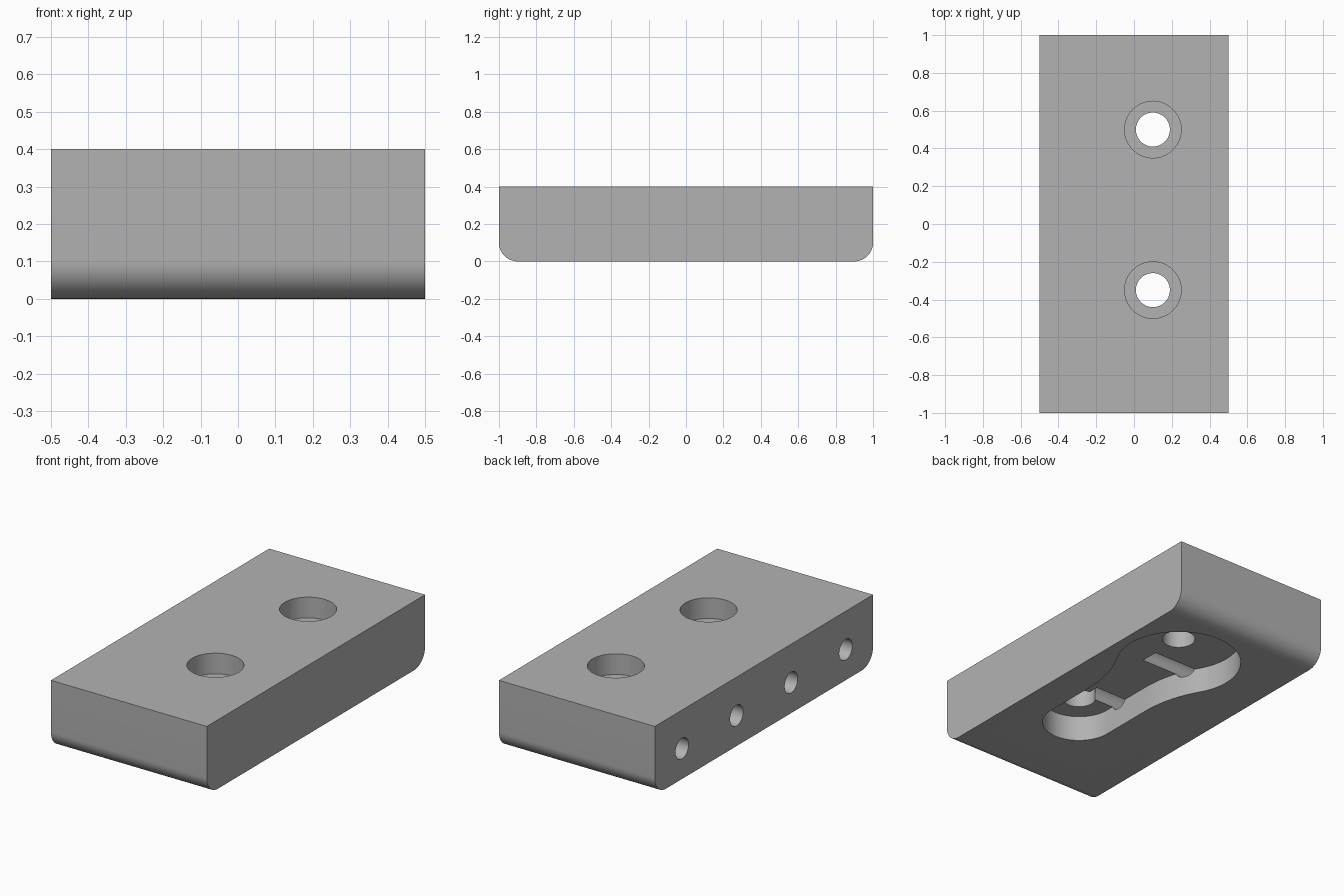
import bpy, bmesh, math
from mathutils import Vector, Matrix

old = bpy.data.objects.get("Cube")
if old:
    bpy.data.objects.remove(old, do_unlink=True)

grey = bpy.data.materials.new("plain grey")
grey.use_nodes = True
grey.diffuse_color = (0.45, 0.45, 0.45, 1)
grey.node_tree.nodes["Principled BSDF"].inputs["Base Color"].default_value = grey.diffuse_color


def arc(cx, cy, r, start, end, steps):
    """Points along a circular arc, angles in radians."""
    return [(cx + r * math.cos(start + (end - start) * i / steps),
             cy + r * math.sin(start + (end - start) * i / steps))
            for i in range(steps + 1)]


def prism(name, outline, axis, low, high):
    """Extrude a 2D outline along x (outline in y, z) or z (outline in x, y)."""
    bm = bmesh.new()
    place = (lambda a, b: (low, a, b)) if axis == "x" else (lambda a, b: (a, b, low))
    face = bm.faces.new([bm.verts.new(place(a, b)) for a, b in outline])
    step = Vector((high - low, 0, 0)) if axis == "x" else Vector((0, 0, high - low))
    extruded = bmesh.ops.extrude_face_region(bm, geom=[face], use_keep_orig=True)
    moved = [g for g in extruded["geom"] if isinstance(g, bmesh.types.BMVert)]
    bmesh.ops.translate(bm, verts=moved, vec=step)
    bmesh.ops.recalc_face_normals(bm, faces=bm.faces)
    mesh = bpy.data.meshes.new(name)
    bm.to_mesh(mesh)
    bm.free()
    mesh.materials.append(grey)
    ob = bpy.data.objects.new(name, mesh)
    bpy.context.collection.objects.link(ob)
    return ob


def circle(cx, cy, r):
    return arc(cx, cy, r, 0, 2 * math.pi, 64)[:-1]


PI = math.pi
HOLE_X, BIG_Y, SMALL_Y = 0.1, 0.5, -0.35
BIG_R, SMALL_R, FLARE_R = 0.34, 0.2, 0.7
POCKET = 0.15

# Block with rounded lower front and back edges
profile = [(1, 0.4), (-1, 0.4)]
profile += arc(-0.9, 0.1, 0.1, PI, 1.5 * PI, 16)
profile += arc(0.9, 0.1, 0.1, 1.5 * PI, 2 * PI, 16)
block = prism("block", profile, "x", -0.5, 0.5)

# Keyhole pocket: small round end, flared neck, large round end
flare_x = SMALL_R + FLARE_R
flare_y = -math.sqrt((BIG_R + FLARE_R) ** 2 - flare_x ** 2)
lean = math.atan2(flare_y, flare_x)
half = arc(0, SMALL_Y - BIG_Y, SMALL_R, -PI / 2, 0, 20)
half += arc(flare_x, flare_y, FLARE_R, PI, PI + lean, 20)
half += arc(0, 0, BIG_R, lean, PI / 2, 40)[1:]
outline = half + [(-x, y) for x, y in reversed(half[1:-1])]
outline = [(x + HOLE_X, y + BIG_Y) for x, y in outline]
cutters = [prism("pocket_cutter", outline, "z", -0.1, POCKET)]

# Counterbored bolt holes
for y in (BIG_Y, SMALL_Y):
    cutters.append(prism("bolt_hole_cutter", circle(HOLE_X, y, 0.09), "z", -0.1, 0.5))
    cutters.append(prism("counterbore_cutter", circle(HOLE_X, y, 0.15), "z", 0.28, 0.5))

# Row of blind holes in the right side
for y in (-0.75, -0.25, 0.25, 0.75):
    cutters.append(prism("side_hole_cutter", circle(y, 0.177, 0.06), "x", -0.6, HOLE_X))

bpy.ops.object.select_all(action="DESELECT")
block.select_set(True)
bpy.context.view_layer.objects.active = block
for cutter in cutters:
    cutter.hide_render = True
    mod = block.modifiers.new("cut", "BOOLEAN")
    mod.operation = "DIFFERENCE"
    mod.solver = "EXACT"
    mod.object = cutter
    bpy.ops.object.modifier_apply(modifier=mod.name)
for cutter in cutters:
    bpy.data.objects.remove(cutter, do_unlink=True)

bpy.ops.object.shade_smooth_by_angle(angle=math.radians(30))
